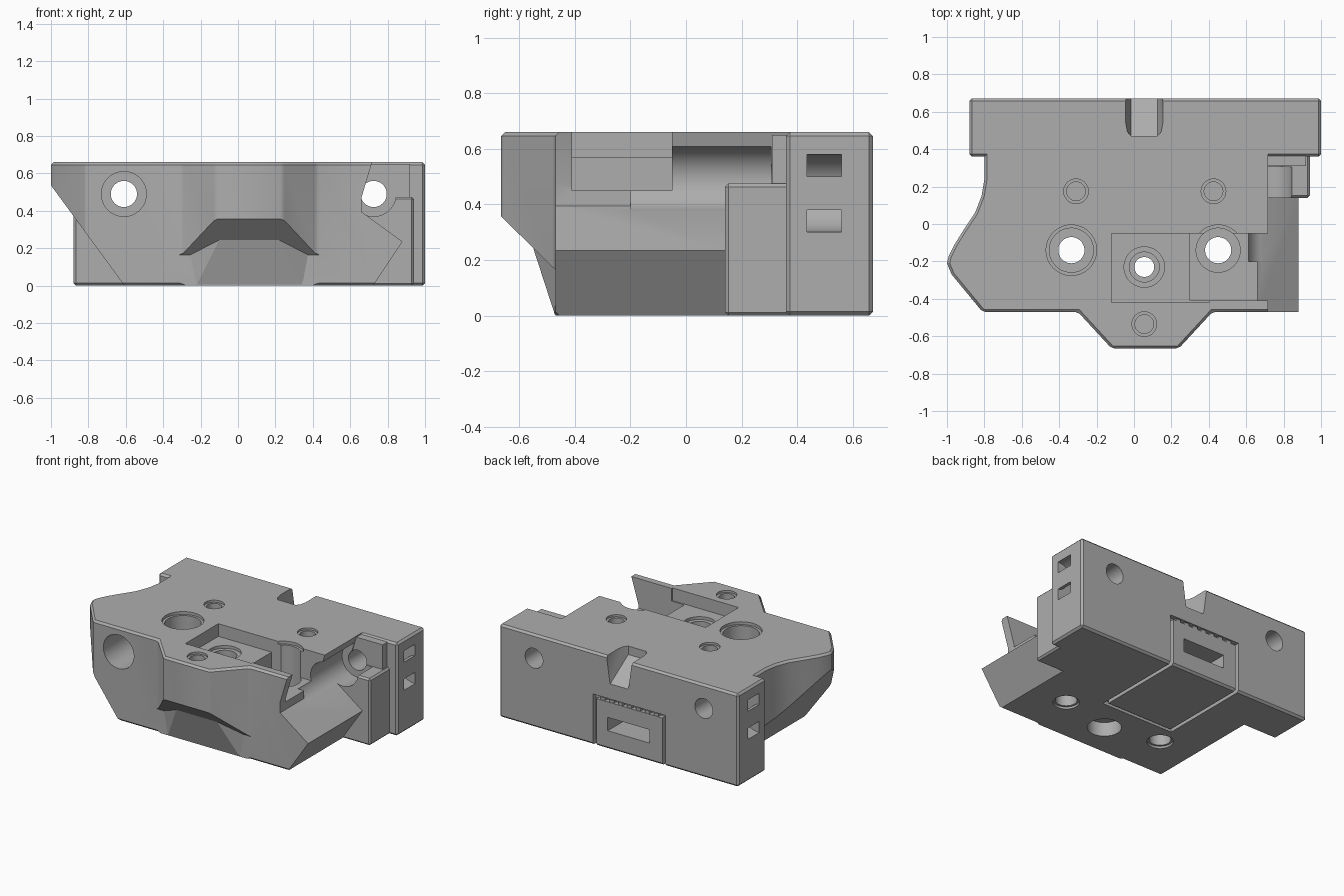
import bpy, bmesh, math
from mathutils import Vector

cube = bpy.data.objects.get("Cube")
if cube:
    bpy.data.objects.remove(cube, do_unlink=True)

grey = bpy.data.materials.new("plain grey")
grey.use_nodes = True
GREY = (0.42, 0.42, 0.42, 1)
grey.diffuse_color = GREY
grey.node_tree.nodes["Principled BSDF"].inputs["Base Color"].default_value = GREY


def finish(bm, name, bevel=0.0):
    bmesh.ops.recalc_face_normals(bm, faces=bm.faces)
    if bevel:
        sharp = [e for e in bm.edges if e.calc_face_angle(0) > 0.7]
        bmesh.ops.bevel(bm, geom=sharp, offset=bevel, segments=1, affect='EDGES')
    mesh = bpy.data.meshes.new(name)
    bm.to_mesh(mesh)
    bm.free()
    mesh.materials.append(grey)
    ob = bpy.data.objects.new(name, mesh)
    bpy.context.collection.objects.link(ob)
    return ob


def prism(name, pts, axis, lo, hi, bevel=0.0):
    """Extrude a 2D outline along an axis."""
    place = {'x': lambda a, b, t: (t, a, b),
             'y': lambda a, b, t: (a, t, b),
             'z': lambda a, b, t: (a, b, t)}[axis]
    bm = bmesh.new()
    face = bm.faces.new([bm.verts.new(place(a, b, lo)) for a, b in pts])
    out = bmesh.ops.extrude_face_region(bm, geom=[face])
    move = Vector(place(0, 0, hi - lo))
    bmesh.ops.translate(bm, vec=move,
                        verts=[v for v in out["geom"] if isinstance(v, bmesh.types.BMVert)])
    return finish(bm, name, bevel)


def box(name, x, y, z, bevel=0.0):
    return prism(name, [(x[0], y[0]), (x[1], y[0]), (x[1], y[1]), (x[0], y[1])],
                 'z', z[0], z[1], bevel)


def disc(name, centre, r, axis, lo, hi, n=48):
    pts = [(centre[0] + r * math.cos(i * math.tau / n),
            centre[1] + r * math.sin(i * math.tau / n)) for i in range(n)]
    return prism(name, pts, axis, lo, hi)


def hull(name, pts):
    bm = bmesh.new()
    for p in pts:
        bm.verts.new(p)
    bmesh.ops.convex_hull(bm, input=bm.verts)
    return finish(bm, name)


def combine(target, tool, how):
    mod = target.modifiers.new("join", 'BOOLEAN')
    mod.operation, mod.solver, mod.object = how, 'EXACT', tool
    bpy.context.view_layer.objects.active = target
    bpy.ops.object.modifier_apply(modifier=mod.name)
    bpy.data.objects.remove(tool, do_unlink=True)


def cut(tool):
    combine(body, tool, 'DIFFERENCE')


def add(tool):
    combine(body, tool, 'UNION')


# Front body: plan outline limited by the front profile
H = 0.66
plan = [(-0.80, 0.5), (-0.80, 0.24), (-0.815, 0.15), (-0.85, 0.06), (-0.91, -0.03),
        (-0.96, -0.11), (-0.99, -0.17), (-1.0, -0.21), (-0.975, -0.27), (-0.81, -0.47),
        (-0.30, -0.47), (-0.12, -0.665), (0.24, -0.665), (0.42, -0.47),
        (0.95, -0.47), (0.95, 0.5)]
body = prism("carriage_body", plan, 'z', 0, H, 0.014)
profile = [(-0.6, -0.01), (0.715, -0.01), (0.88, 0.235), (0.66, 0.395), (0.66, 0.47),
           (0.72, 0.67), (-1.01, 0.67), (-1.01, 0.55)]
combine(body, prism("profile", profile, 'y', -0.8, 0.48), 'INTERSECT')

# Underside of the nose, with a tapered foot below it
cut(prism("nose_underside", [(-0.8, 0.49), (-0.47, 0.165), (-0.47, -0.1), (-0.8, -0.1)],
          'x', -0.5, 0.6))
foot = []
for s in (-1, 1):
    foot += [(0.06 + s * w, y, z) for w, y, z in
             [(0.16, -0.55, 0.245), (0.16, -0.45, 0.3), (0.34, -0.46, 0.19),
              (0.28, -0.472, 0.005), (0.28, -0.4, 0.005)]]
add(hull("nose_foot", foot))

# Back block and right shoulder
add(box("back_block", (-0.88, 1.0), (0.36, 0.672), (0, H), 0.014))
add(box("shoulder", (0.3, 0.94), (0.14, 0.42), (0, 0.475), 0.012))
add(box("shoulder_wall", (0.5, 0.92), (0.31, 0.42), (0.3, 0.65)))

# Top pocket with two floor levels, open on the right
cut(box("pocket_shallow", (-0.12, 0.4), (-0.42, -0.05), (0.57, 0.8)))
cut(box("pocket_deep", (0.30, 1.1), (-0.41, -0.05), (0.45, 0.8)))

# Long horizontal bolt holes, the right one an open channel
for x, start in ((-0.61, -0.7), (0.725, -0.2)):
    cut(disc("bolt_head_bore", (x, 0.49), 0.12, 'y', start, 0.305))
    cut(disc("bolt_hole", (x, 0.49), 0.07, 'y', 0.2, 0.8))

# Vertical bolt holes with counterbores
for x in (-0.335, 0.45):
    cut(disc("head_rim", (x, -0.14), 0.135, 'z', 0.64, 0.8))
    cut(disc("head_bore", (x, -0.14), 0.118, 'z', 0.32, 0.8))
    cut(disc("through_hole", (x, -0.14), 0.07, 'z', -0.1, 0.5))
    cut(disc("lower_rim", (x, -0.14), 0.085, 'z', -0.1, 0.015))
cut(disc("centre_rim", (0.055, -0.23), 0.108, 'z', 0.55, 0.8))
cut(disc("centre_bore", (0.055, -0.23), 0.08, 'z', 0.47, 0.8))
cut(disc("centre_hole", (0.055, -0.23), 0.053, 'z', -0.1, 0.6))
cut(disc("centre_lower_bore", (0.055, -0.23), 0.11, 'z', -0.1, 0.1))

# Small blind holes in the top
for x, y in ((-0.31, 0.175), (0.425, 0.175), (0.055, -0.535)):
    cut(disc("pilot_rim", (x, y), 0.066, 'z', 0.645, 0.8, 32))
    cut(disc("pilot_hole", (x, y), 0.05, 'z', 0.42, 0.8, 32))

# Curved strap slots in both ends of the back block
for x in (-0.88, 1.0):
    arc = [i * math.tau / 32 for i in range(33)]
    ring = disc("strap_slot", (x, 0.44), 0.14, 'y', 0.435, 0.56, 40)
    core = disc("strap_core", (x, 0.44), 0.06, 'y', 0.4, 0.6, 40)
    combine(ring, core, 'DIFFERENCE')
    cut(ring)

# Sloped cable notch in the back top edge
notch = [(0.055 + s * w, y, z) for s in (-1, 1) for w, y, z in
         [(0.105, 0.7, 0.7), (0.07, 0.7, 0.45), (0.07, 0.47, 0.7),
          (0.07, 0.47, 0.6), (0.105, 0.51, 0.7)]]
cut(hull("cable_notch", notch))

# Grooves framing the rear panel and the matching panel underneath
L, R, W, TOP = -0.31, 0.26, 0.025, 0.36
for x in (L, R - W):
    cut(box("rear_groove", (x, x + W), (0.64, 0.8), (-0.1, TOP)))
    cut(box("under_groove", (x, x + W), (0.0, 0.8), (-0.1, 0.03)))
cut(box("rear_top_groove", (L, R), (0.64, 0.8), (TOP - W, TOP)))
cut(box("under_front_groove", (L, R), (0.0, W), (-0.1, 0.03)))
for i in range(7):
    x = L + 0.06 + i * 0.07
    add(box("tooth", (x, x + 0.035), (0.62, 0.668), (TOP - W - 0.01, TOP - 0.006)))
cut(box("rear_slot", (-0.185, 0.145), (0.5, 0.8), (0.13, 0.225)))

# Smooth shading on the round walls only
bpy.ops.object.select_all(action='DESELECT')
body.select_set(True)
bpy.context.view_layer.objects.active = body
bpy.ops.object.shade_smooth_by_angle(angle=math.radians(25))
